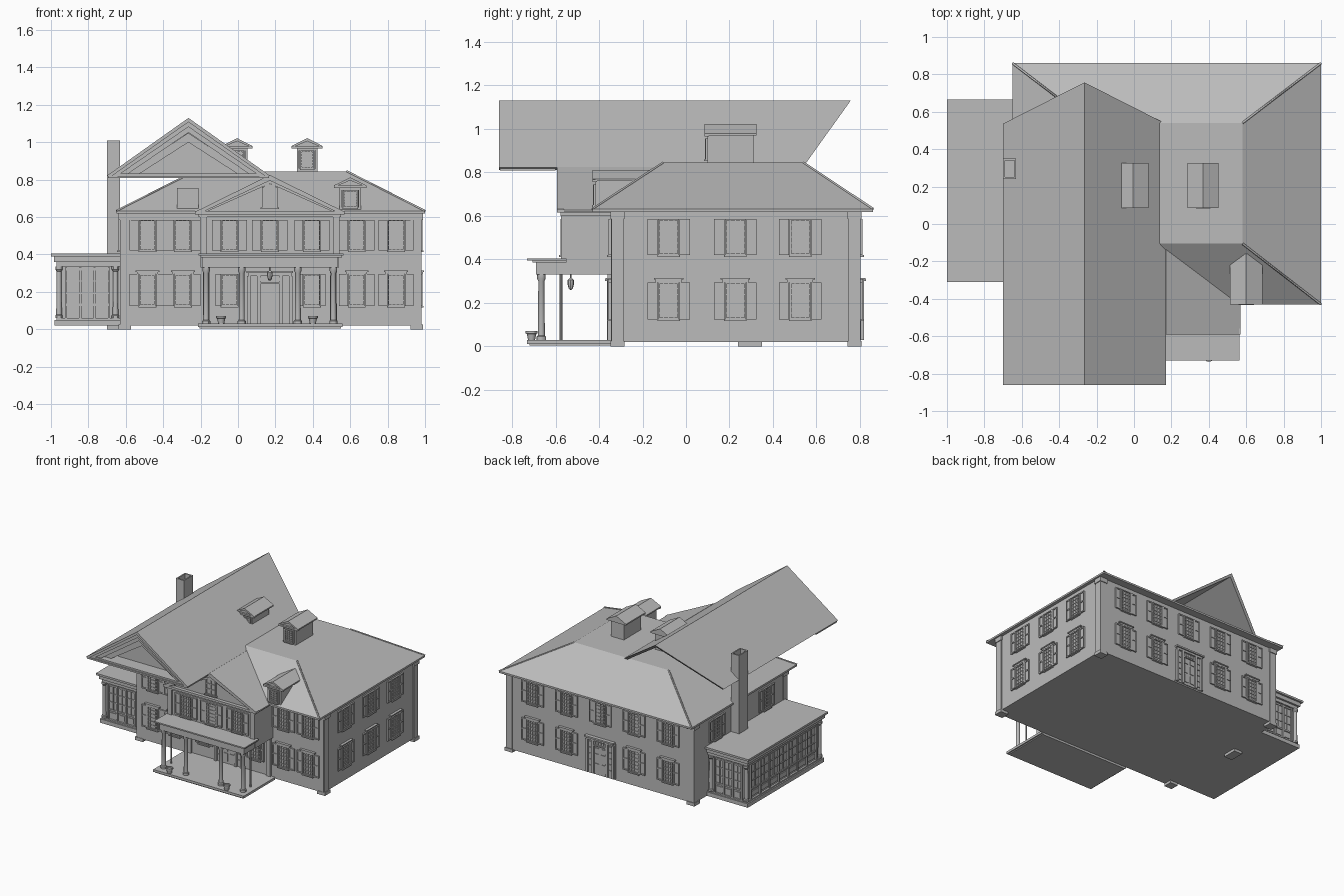
import bpy, bmesh
from math import pi, radians, cos, sin
from mathutils import Matrix, Vector

if bpy.data.objects.get("Cube"):
    bpy.data.objects.remove(bpy.data.objects["Cube"])

grey = bpy.data.materials.new("plain grey")
grey.use_nodes = True
grey.diffuse_color = (0.5, 0.5, 0.5, 1)
grey.node_tree.nodes["Principled BSDF"].inputs["Base Color"].default_value = (0.5, 0.5, 0.5, 1)


def finish(name, bm, smooth=False):
    bmesh.ops.recalc_face_normals(bm, faces=bm.faces)
    mesh = bpy.data.meshes.new(name)
    bm.to_mesh(mesh)
    bm.free()
    mesh.materials.append(grey)
    ob = bpy.data.objects.new(name, mesh)
    bpy.context.collection.objects.link(ob)
    if smooth:
        bpy.ops.object.select_all(action='DESELECT')
        ob.select_set(True)
        bpy.context.view_layer.objects.active = ob
        bpy.ops.object.shade_smooth_by_angle()
    return ob


def add_box(bm, x0, x1, y0, y1, z0, z1, place=Matrix()):
    mid = Vector((x0 + x1, y0 + y1, z0 + z1)) / 2
    size = Matrix.Diagonal((x1 - x0, y1 - y0, z1 - z0, 1))
    bmesh.ops.create_cube(bm, size=1, matrix=place @ Matrix.Translation(mid) @ size)


def boxes(name, *specs, place=Matrix()):
    bm = bmesh.new()
    for s in specs:
        add_box(bm, *s, place=place)
    return finish(name, bm)


def loft(name, *rings):
    """Solid through matching rings of points, capped at both ends."""
    bm = bmesh.new()
    vs = [[bm.verts.new(p) for p in ring] for ring in rings]
    n = len(rings[0])
    for a, b in zip(vs, vs[1:]):
        for i in range(n):
            bm.faces.new((a[i], a[(i + 1) % n], b[(i + 1) % n], b[i]))
    bm.faces.new(vs[0])
    bm.faces.new(vs[-1])
    return finish(name, bm)


def prism(name, profile, y0, y1):
    return loft(name, [(x, y0, z) for x, z in profile], [(x, y1, z) for x, z in profile])


def rect(x0, x1, y0, y1, z):
    return [(x0, y0, z), (x1, y0, z), (x1, y1, z), (x0, y1, z)]


def chevron(cx, half, z0, z1, t):
    """Profile of a bent roof slab with thickness t."""
    return [(cx - half, z0), (cx, z1), (cx + half, z0), (cx + half - t, z0 - t * .2),
            (cx, z1 - t), (cx - half + t, z0 - t * .2)]


def turned(name, x, y, rows, sides=12):
    """Round part from (radius, height) rows."""
    rings = [[(x + r * cos(2 * pi * i / sides), y + r * sin(2 * pi * i / sides), z)
              for i in range(sides)] for r, z in rows]
    ob = loft(name, *rings)
    bpy.ops.object.select_all(action='DESELECT')
    ob.select_set(True)
    bpy.context.view_layer.objects.active = ob
    bpy.ops.object.shade_smooth_by_angle()
    return ob


def on_wall(x, y, facing):
    """Local x runs along the wall and local -y points outwards."""
    turn = {"front": 0, "right": 90, "back": 180, "left": -90}[facing]
    return Matrix.Translation((x, y, 0)) @ Matrix.Rotation(radians(turn), 4, 'Z')


def window(x, y, facing, z0, z1, lintel, w=.044, shutter=.05):
    at = on_wall(x, y, facing)
    f = .007
    s = [(-w, w, -.003, .01, z0, z1), (-w - .004, w + .004, -.018, 0, z0 - .008, z0)]
    s += [(k - f / 2, k + f / 2, -.012, 0, z0, z1) for k in (-w + f / 2, w - f / 2)]
    s += [(-w, w, -.012, 0, z, z + f) for z in (z0, z1 - f)]
    s += [(k * w - .0022, k * w + .0022, -.008, 0, z0, z1) for k in (-.5, 0, .5)]
    s += [(-w, w, -.008, 0, z - .0022, z + .0022)
          for z in [z0 + (z1 - z0) * i / 6 for i in range(1, 6)]]
    if lintel:
        s += [(-w - .012, w + .012, -.014, 0, z1, z1 + .012),
              (-w - .02, w + .02, -.02, 0, z1 + .012, z1 + .02)]
    # shutters with two raised-border panels
    for side in (-1, 1):
        a, b = sorted((side * (w + .003), side * (w + shutter)))
        s += [(a, b, -.005, 0, z0, z1), (a, a + .007, -.011, 0, z0, z1), (b - .007, b, -.011, 0, z0, z1)]
        s += [(a, b, -.011, 0, z, z + .009) for z in (z0, (z0 + z1) / 2, z1 - .009)]
    boxes("window_" + facing, *s, place=at)


def door(x, y, facing):
    at = on_wall(x, y, facing)
    s = [(-.055, .055, -.006, .01, .03, .25), (-.13, .13, -.004, .01, .03, .3),
         (-.115, .115, -.018, 0, .285, .3), (-.125, .125, -.028, 0, .3, .312)]
    for k in (-.112, -.06, .06, .112):
        s.append((k - .009, k + .009, -.018, 0, .03, .285))
    s += [(-.06, .06, -.016, 0, .243, .252)]
    for k in (-.026, .026):
        s += [(k - .017, k + .017, -.011, 0, a, b) for a, b in ((.05, .11), (.125, .185), (.2, .23))]
    for k in (-.086, .086):
        s += [(k - .012, k + .012, -.01, 0, .05 + i * .046, .085 + i * .046) for i in range(5)]
    s += [(-.05 + i * .022, -.037 + i * .022, -.01, 0, .258, .278) for i in range(5)]
    boxes("door_" + facing, *s, place=at)


# Main block, corner pilasters and eaves
boxes("main_walls", (-.63, .975, -.345, .8, .02, .62))
for x in (-.605, .955):
    for y in (-.315, .775):
        boxes("corner_pilaster", (x - .027, x + .027, y - .027, y + .027, 0, .6),
              (x - .033, x + .033, y - .033, y + .033, 0, .025),
              (x - .033, x + .033, y - .033, y + .033, .585, .62))

# Hipped main roof with ridge caps
LOW, HIGH = rect(-.65, 1, -.43, .86, .632), rect(-.23, .58, -.105, .54, .845)
loft("main_roof", rect(-.65, 1, -.43, .86, .618), LOW, HIGH)
caps = bpy.data.curves.new("hip_caps", 'CURVE')
caps.dimensions = '3D'
caps.bevel_depth = .006
caps.bevel_resolution = 0
caps.materials.append(grey)
for a, b in zip(LOW, HIGH):
    sp = caps.splines.new('POLY')
    sp.points.add(1)
    for p, q in zip(sp.points, (a, b)):
        p.co = (*q, 1)
bpy.context.collection.objects.link(bpy.data.objects.new("hip_caps", caps))

# Large gabled roof: open at the back, raked end, recessed pediment in front
GX = -.265
outer = [(GX - .435, .822), (GX, 1.13), (GX + .435, .822), (GX + .42, .812), (GX, 1.108), (GX - .42, .812)]
rake = lambda z: .535 + .222 * (z - .82) / .31
loft("great_roof", [(x, -.86, z) for x, z in outer], [(x, rake(z), z) for x, z in outer])
for half, top, t, y in ((.42, 1.112, .03, -.85), (.385, 1.087, .035, -.835)):
    prism("great_pediment_moulding", chevron(GX, half, .82, top, t), y, -.77)
prism("great_tympanum", [(GX - .39, .815), (GX, 1.09), (GX + .39, .815)], -.74, -.73)
boxes("great_pediment_base", (GX - .43, GX + .43, -.855, -.6, .808, .82),
      (GX - .4, GX + .4, -.845, -.73, .82, .832))
prism("great_inner_rake", chevron(GX, .33, .83, 1.05, .05), -.8, -.73)

# Projecting front pavilion with its own pediment
PX = .17
boxes("pavilion_upper", (-.2, .54, -.565, -.34, .33, .62))
prism("pavilion_roof", [(PX - .4, .618), (PX - .4, .628), (PX, .825), (PX + .4, .628), (PX + .4, .618)], -.565, -.12)
prism("pavilion_raking_cornice", chevron(PX, .4, .628, .825, .03), -.592, -.56)
prism("pavilion_inner_cornice", chevron(PX, .35, .635, .797, .018), -.58, -.56)
boxes("pavilion_cornice", (PX - .4, PX + .4, -.592, -.56, .615, .632), (-.21, .55, -.578, -.34, .6, .616))
for x in (-.185, .525):
    boxes("pavilion_pilaster", (x - .018, x + .018, -.575, -.55, .4, .605))
bm = bmesh.new()
add_box(bm, -.035, .035, -.572, -.56, .65, .74, Matrix.Translation((PX, 0, 0)))
finish("attic_window_pane", bm)
arch = [(PX + .042 * cos(pi * i / 8), .735 + .042 * sin(pi * i / 8)) for i in range(9)]
prism("attic_window_frame", [(PX - .042, .65)] + [(PX + .042, .65)] + arch, -.574, -.56)
boxes("attic_window_bars", *[(PX + k - .003, PX + k + .003, -.58, -.57, .65, .76) for k in (-.038, 0, .038)],
      *[(PX - .04, PX + .04, -.58, -.57, z, z + .006) for z in (.65, .69, .73)],
      (PX - .05, PX + .05, -.585, -.56, .642, .65))

# Porch
boxes("porch_floor", (-.215, .56, -.73, -.345, .012, .03), (-.205, .55, -.72, -.345, .004, .012))
boxes("porch_roof", (-.19, .535, -.69, -.55, .33, .385), (-.2, .555, -.705, -.55, .385, .395),
      (-.21, .565, -.73, -.55, .395, .405))
column = [(.022, .03), (.022, .045), (.016, .05), (.014, .3), (.02, .312), (.02, .33)]
for x in (-.17, .02, .32, .51):
    turned("porch_column", x, -.665, column)
for x in (-.17, .51):
    turned("porch_rear_post", x, -.575, [(.006, .03), (.006, .33)], 8)
    boxes("porch_wall_pilaster", (x - .018, x + .018, -.36, -.34, .03, .33))
turned("porch_lantern", PX, -.53, [(.003, .33), (.003, .315), (.014, .305), (.016, .29), (.009, .265), (.003, .26)], 8)
for x in (-.09, .4):
    turned("porch_pot", x, -.71, [(.016, .03), (.022, .058), (.027, .06), (.027, .07), (.02, .07), (.018, .062)])

# Windows and doors: (z bottom, z top, lintel) for each floor
UP, DOWN = (.42, .585, False), (.125, .295, True)
for floor in (UP, DOWN):
    for x in (-.485, -.295, .635, .845):
        window(x, -.345, "front", *floor)
    for y in (-.08, .227, .525):
        window(.975, y, "right", *floor, w=.048)
    for x in (-.41, -.12, .46, .75):
        window(x, .8, "back", *floor)
for x in (-.045, PX, .395):
    window(x, -.565, "front", *UP)
window(PX, .8, "back", *UP)
for x in (-.045, .395):
    window(x, -.345, "front", .125, .295, False, shutter=.03)
for y in (-.08, .525):
    window(-.63, y, "left", *UP)
door(PX, -.345, "front")
door(PX, .8, "back")

# Sunroom wing with posts, panels and flat roof
boxes("sunroom_walls", (-.955, -.62, -.265, .625, .05, .35))
boxes("sunroom_base", (-.98, -.62, -.29, .645, .02, .05), (-.97, -.62, -.28, .635, .05, .06))
boxes("sunroom_roof", (-.97, -.62, -.28, .635, .335, .36), (-.985, -.62, -.295, .65, .36, .39),
      (-1, -.62, -.31, .665, .39, .405))
for y in (-.268, .628):
    for x in (-.957, -.655):
        turned("sunroom_column", x, y, [(.02, .06), (.02, .075), (.015, .08), (.013, .31), (.02, .32), (.02, .335)])


def glazing(x, y, facing, half, count):
    s = [(-half, half, -.008, 0, z, z + .012) for z in (.125, .315)]
    step = 2 * half / count
    for i in range(count + 1):
        k = -half + i * step
        s.append((k - .006, k + .006, -.012, 0, .06, .33))
        if i < count:
            m = k + step / 2
            s += [(m - .003, m + .003, -.007, 0, .13, .32), (k, k + step, -.006, 0, .255, .261),
                  (k, k + step, -.006, 0, .19, .196), (k + .014, k + step - .014, -.006, 0, .075, .112)]
    boxes("sunroom_glazing_" + facing, *s, place=on_wall(x, y, facing))


glazing(-.805, -.265, "front", .115, 3)
glazing(-.805, .625, "back", .115, 3)
glazing(-.955, .18, "left", .4, 7)

# Hollow-topped chimney
loft("chimney", rect(-.7, -.63, .24, .35, 0), rect(-.7, -.63, .24, .35, 1.01),
     rect(-.69, -.64, .25, .34, 1.01), rect(-.69, -.64, .25, .34, .96))


def dormer(x, y0, y1, z0, z1, top, half):
    boxes("dormer_body", (x - half, x + half, y0 + .015, y1 - .015, z0, z1))
    e = half + .028
    prism("dormer_roof", [(x - e, z1), (x - e, z1 + .01), (x, top), (x + e, z1 + .01), (x + e, z1)], y0 + .015, y1)
    prism("dormer_cornice", chevron(x, e, z1 + .01, top, .016), y0, y0 + .02)
    boxes("dormer_sill", (x - e, x + e, y0, y0 + .02, z1 - .004, z1 + .008))
    window(x, y0 + .015, "front", z0 + .03, z1 - .015, False, w=half * .65, shutter=.01)


# Dormers on the deck and the front slope
dormer(.37, .085, .325, .83, .97, 1.022, .055)
dormer(-.005, .085, .325, .83, .97, 1.022, .055)
dormer(.6, -.43, -.16, .62, .76, .812, .058)
boxes("dormer_body_left", (-.325, -.21, -.41, -.16, .63, .755))
